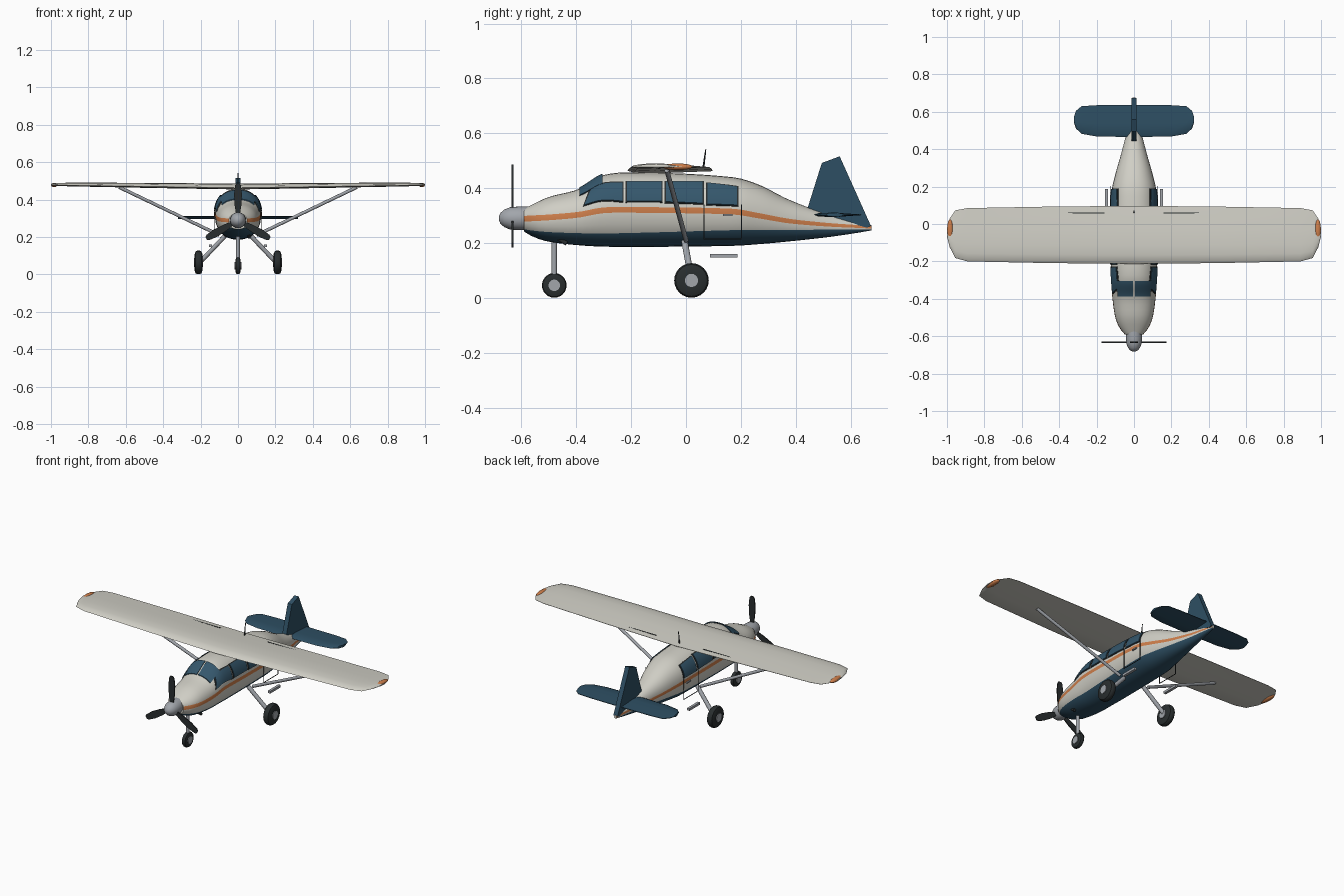
import bpy, bmesh, math
from mathutils import Vector, Matrix

if "Cube" in bpy.data.objects:
    bpy.data.objects.remove(bpy.data.objects["Cube"])


def material(name, rgb):
    m = bpy.data.materials.new(name)
    m.diffuse_color = (*rgb, 1)
    m.use_nodes = True
    m.node_tree.nodes["Principled BSDF"].inputs["Base Color"].default_value = m.diffuse_color
    return m


WHITE = material("cream white", (0.63, 0.62, 0.56))
NAVY = material("navy blue", (0.027, 0.078, 0.125))
ORANGE = material("orange", (0.62, 0.21, 0.07))
METAL = material("grey metal", (0.36, 0.38, 0.41))
BLACK = material("black", (0.022, 0.027, 0.028))
GLASS = material("window blue", (0.035, 0.095, 0.15))


def finish(name, bm, mats, smooth=35):
    bmesh.ops.recalc_face_normals(bm, faces=bm.faces)
    me = bpy.data.meshes.new(name)
    bm.to_mesh(me)
    bm.free()
    for m in mats:
        me.materials.append(m)
    ob = bpy.data.objects.new(name, me)
    bpy.context.collection.objects.link(ob)
    if smooth:
        bpy.ops.object.select_all(action='DESELECT')
        ob.select_set(True)
        bpy.context.view_layer.objects.active = ob
        bpy.ops.object.shade_smooth_by_angle(angle=math.radians(smooth))
    return ob


def loft(name, rings, mats, bands=None, smooth=35):
    bm = bmesh.new()
    vs = [[bm.verts.new(p) for p in r] for r in rings]
    n = len(rings[0])
    for a, b in zip(vs, vs[1:]):
        for i in range(n):
            j = (i + 1) % n
            f = bm.faces.new((a[i], a[j], b[j], b[i]))
            f.material_index = bands[i] if bands else 0
    bm.faces.new(vs[0])
    bm.faces.new(vs[-1])
    return finish(name, bm, mats, smooth)


def tube(name, p, q, r, mat, r2=None, seg=12):
    p, q = Vector(p), Vector(q)
    d = q - p
    rot = d.to_track_quat('Z', 'Y').to_matrix().to_4x4()
    bm = bmesh.new()
    bmesh.ops.create_cone(bm, cap_ends=True, segments=seg, radius1=r, radius2=r if r2 is None else r2,
                          depth=d.length, matrix=Matrix.Translation((p + q) / 2) @ rot)
    return finish(name, bm, [mat])


def box(name, c, size, mat):
    bm = bmesh.new()
    bmesh.ops.create_cube(bm, size=1, matrix=Matrix.Translation(c) @ Matrix.Diagonal((*size, 1)))
    return finish(name, bm, [mat], 0)


def ball(name, c, size, mat):
    bm = bmesh.new()
    bmesh.ops.create_uvsphere(bm, u_segments=20, v_segments=12, radius=1,
                              matrix=Matrix.Translation(c) @ Matrix.Diagonal((*size, 1)))
    return finish(name, bm, [mat])


# Fuselage stations: y, half width, bottom, top, navy line, stripe bottom
ST = [(-0.59, .05, .242, .325, .25, .278), (-0.555, .078, .222, .343, .245, .28),
      (-0.5, .1, .205, .368, .24, .283), (-0.39, .116, .192, .397, .236, .293),
      (-0.3, .122, .187, .448, .235, .309), (-0.15, .125, .186, .457, .238, .31),
      (0.17, .12, .19, .44, .247, .304), (0.265, .1, .196, .413, .248, .29),
      (0.375, .069, .206, .358, .248, .272), (0.52, .033, .222, .304, .249, .26),
      (0.61, .018, .235, .28, .25, .256), (0.675, .008, .246, .265, .25, .253)]
EXP = 2 / 2.2


def station(y):
    k = max(0, min(len(ST) - 2, sum(s[0] <= y for s in ST) - 1))
    h = ST[k + 1][0] - ST[k][0]
    t = (y - ST[k][0]) / h

    def slope(i, c):
        a, b = max(0, i - 1), min(len(ST) - 1, i + 1)
        return (ST[b][c] - ST[a][c]) / (ST[b][0] - ST[a][0])
    out = []
    for c in range(1, 6):
        p, q = ST[k][c], ST[k + 1][c]
        out.append(p * (1 + 2 * t) * (1 - t) ** 2 + q * t * t * (3 - 2 * t)
                   + h * slope(k, c) * t * (1 - t) ** 2 + h * slope(k + 1, c) * t * t * (t - 1))
    return out


def angle_at(y, z):
    w, b, t, *_ = station(y)
    s = max(-1, min(1, (z - (b + t) / 2) / ((t - b) / 2)))
    return math.copysign(math.asin(abs(s) ** (1 / EXP)), s)


def skin(y, a, off=0):
    w, b, t, *_ = station(y)
    x = (w + off) * math.copysign(abs(math.cos(a)) ** EXP, math.cos(a))
    z = (b + t) / 2 + ((t - b) / 2 + off) * math.copysign(abs(math.sin(a)) ** EXP, math.sin(a))
    return (x, y, z)


# Fuselage with navy belly and orange stripe following its rings
rings, BANDS = [], [1] * 5 + [0] * 2 + [2] + [0] * 8
for k in range(49):
    y = ST[0][0] + (ST[-1][0] - ST[0][0]) * k / 48
    w, b, t, nv, lo = station(y)
    hi = lo + 0.021 - 0.025 * max(0, y - 0.2)
    cuts = [-math.pi / 2, angle_at(y, nv), angle_at(y, lo), angle_at(y, hi), math.pi / 2]
    an = [cuts[i] + (cuts[i + 1] - cuts[i]) * j / n for i, n in enumerate((5, 2, 1, 8)) for j in range(n)]
    half = [skin(y, a) for a in an] + [(0, y, t)]
    half[0] = (0, y, b)
    rings.append(half + [(-x, yy, z) for x, yy, z in half[-2:0:-1]])
loft("fuselage", rings, [WHITE, NAVY, ORANGE], BANDS + BANDS[::-1])


# Curved plates lying on the fuselage skin
def skin_plate(name, corners, off, mat, side=1, n=8):
    (a, b, c, d) = [Vector(p) for p in corners]
    bm = bmesh.new()
    g = []
    for i in range(n + 1):
        row = []
        for j in range(n + 1):
            u, v = i / n, j / n
            p = (a * (1 - u) + b * u) * (1 - v) + (d * (1 - u) + c * u) * v
            x, y, z = skin(p.x, p.y, off)
            row.append(bm.verts.new((x * side, y, z)))
        g.append(row)
    for i in range(n):
        for j in range(n):
            bm.faces.new((g[i][j], g[i + 1][j], g[i + 1][j + 1], g[i][j + 1]))
    ext = bmesh.ops.extrude_face_region(bm, geom=bm.faces[:])
    for v in [e for e in ext["geom"] if isinstance(e, bmesh.types.BMVert)]:
        v.co.x *= 0.95
        v.co.z -= 0.004
    return finish(name, bm, [mat])


# Side windows: lower front, lower rear, upper rear, upper front
WINDOWS = [[(-.37, .338), (-.232, .352), (-.232, .418), (-.345, .395)],
           [(-.215, .352), (-.09, .352), (-.09, .42), (-.215, .42)],
           [(-.073, .35), (.06, .345), (.06, .42), (-.073, .42)],
           [(.078, .342), (.186, .338), (.186, .402), (.078, .416)]]
for s in (1, -1):
    for i, w in enumerate(WINDOWS):
        cy, cz = sum(p[0] for p in w) / 4, sum(p[1] for p in w) / 4
        rim = [(y + math.copysign(.005, y - cy), z + math.copysign(.004, z - cz)) for y, z in w]
        skin_plate(f"window_frame_{i}", [(y, angle_at(y, z)) for y, z in rim], .002, BLACK, s)
        skin_plate(f"window_{i}", [(y, angle_at(y, z)) for y, z in w], .005, GLASS, s)
    # Windscreen half
    lo, hi = math.radians(46), math.radians(88.5)
    skin_plate("windscreen", [(-.388, lo), (-.305, lo), (-.305, hi), (-.388, hi)], .006, GLASS, s)

# Wing: one airfoil section swept through mirrored stations
FOIL = [(0, 0), (.04, .5), (.15, .85), (.32, 1), (.6, .7), (.85, .3), (1, .05),
        (1, -.05), (.7, -.2), (.35, -.4), (.08, -.3)]
PLAN = [(0, -.213, .097, 1), (.45, -.209, .093, .9), (.89, -.2, .085, .65),
        (.955, -.182, .073, .55), (.985, -.125, .03, .45), (1, -.065, -.02, .2)]
rings = []
for x, y0, y1, th in [(-p[0], *p[1:]) for p in PLAN[:0:-1]] + PLAN:
    z0 = .463 + .015 * abs(x)
    rings.append([(x, y0 + (y1 - y0) * u, z0 + .022 * th * v) for u, v in FOIL])
loft("wing", rings, [WHITE], smooth=40)

# Tailplane with rounded tips
rings = []
TAIL = [(0, .465, .637), (.2, .468, .635), (.28, .482, .63), (.31, .51, .605), (.32, .54, .575)]
for x, y0, y1 in [(-p[0], *p[1:]) for p in TAIL[:0:-1]] + TAIL:
    rings.append([(x, y0 + (y1 - y0) * u, .303 + .008 * v) for u, v in
                  ((0, 0), (.1, .8), (.4, 1), (1, .2), (1, -.2), (.4, -1), (.1, -.8))])
loft("tailplane", rings, [NAVY])

# Fin
FIN = [(.44, .318), (.495, .492), (.56, .516), (.674, .262), (.66, .256), (.5, .3)]
loft("fin", [[(x, y, z) for y, z in FIN] for x in (-.014, .014)], [NAVY], smooth=0)

# Propeller: spinner and three tapered blades
HUB = Vector((0, -.632, .29))
prof = [(-.682, .006), (-.676, .02), (-.662, .032), (-.64, .041), (-.61, .043), (-.575, .043)]
loft("spinner", [[(r * math.cos(a), y, .29 + r * math.sin(a)) for a in
                  [math.tau * i / 24 for i in range(24)]] for y, r in prof], [METAL])
for k in range(3):
    turn = Matrix.Rotation(math.tau * k / 3, 3, 'Y')
    rings = [[HUB + turn @ Vector((x, y, r)) for x, y in
              ((-w, -.003), (w, -.003), (w, .003), (-w, .003))]
             for r, w in ((.03, .01), (.08, .018), (.14, .021), (.185, .016), (.196, .009))]
    loft("propeller_blade", rings, [BLACK], smooth=0)


# Wheels: rounded tyre and hub
def wheel(c, R, w, hub):
    c = Vector(c)
    prof = [(-w, hub), (-w, R * .7), (-w * .75, R * .92), (-w * .3, R),
            (w * .3, R), (w * .75, R * .92), (w, R * .7), (w, hub)]
    loft("tyre", [[c + Vector((x, r * math.cos(a), r * math.sin(a))) for a in
                   [math.tau * i / 24 for i in range(24)]] for x, r in prof], [BLACK])
    tube("wheel_hub", c - Vector((w + .004, 0, 0)), c + Vector((w + .004, 0, 0)), hub, METAL, seg=20)


wheel((0, -.48, .046), .045, .014, .021)
tube("nose_gear_leg", (0, -.48, .05), (0, -.48, .23), .01, METAL)
tube("exhaust_pipe", (.05, -.49, .235), (.06, -.435, .198), .008, BLACK)

for s in (1, -1):
    # Main gear, wing struts and boarding steps
    wheel((s * .211, .02, .064), .063, .021, .024)
    tube("main_gear_leg", (s * .07, -.005, .205), (s * .2, .02, .068), .012, METAL)
    tube("wing_strut", (s * .1, 0, .21), (s * .635, -.07, .466), .009, METAL)
    box("boarding_step", (s * .147, .137, .154), (.016, .1, .014), METAL)
    # Door seams and handle
    x = s * .127
    for y in (.065, .202):
        box("door_seam_upright", (x, y, .278), (.003, .003, .126), BLACK)
    box("door_seam_bottom", (x, .1335, .215), (.003, .14, .003), BLACK)
    box("door_handle", (s * .124, .152, .302), (.008, .034, .007), METAL)
    # Wing tip lamp and flap seam
    ball("wing_tip_lamp", (s * .983, -.03, .478), (.016, .055, .012), ORANGE)
    box("flap_seam", (s * .285, .058, .471), (.255, .005, .004), BLACK)

# Roof aerial
tube("aerial", (0, .062, .465), (0, .072, .541), .004, BLACK, .002, 8)
